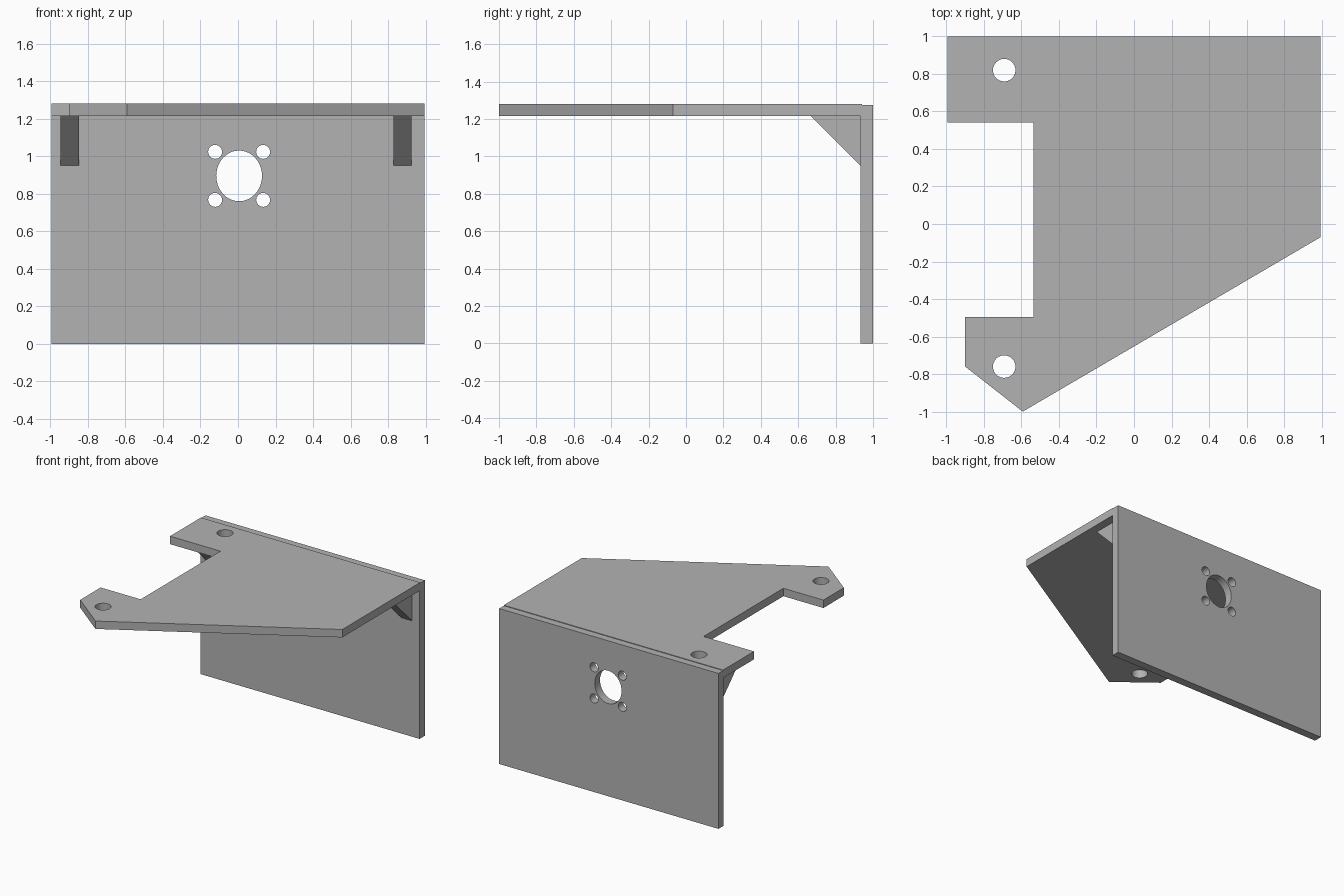
import bpy
import bmesh
from math import cos, sin, tau
from mathutils import Matrix

cube = bpy.data.objects.get("Cube")
if cube:
    bpy.data.objects.remove(cube, do_unlink=True)

grey = bpy.data.materials.new("plain grey")
grey.use_nodes = True
colour = (0.45, 0.45, 0.45, 1)
grey.diffuse_color = colour
grey.node_tree.nodes["Principled BSDF"].inputs["Base Color"].default_value = colour


def ellipse(cx, cy, rx, ry, n=40):
    return [(cx + rx * cos(tau * i / n), cy + ry * sin(tau * i / n)) for i in range(n)]


def slab(name, loops, thickness, matrix):
    """Extrude a flat outline (first loop) with holes (other loops) into a plate."""
    curve = bpy.data.curves.new(name + "_profile", "CURVE")
    curve.dimensions = "2D"
    curve.fill_mode = "BOTH"
    curve.extrude = thickness / 2
    for loop in loops:
        spline = curve.splines.new("POLY")
        spline.points.add(len(loop) - 1)
        for point, (x, y) in zip(spline.points, loop):
            point.co = (x, y, 0, 1)
        spline.use_cyclic_u = True
    helper = bpy.data.objects.new(name + "_profile", curve)
    bpy.context.collection.objects.link(helper)
    bpy.context.view_layer.update()
    graph = bpy.context.evaluated_depsgraph_get()
    mesh = bpy.data.meshes.new_from_object(helper.evaluated_get(graph))
    bpy.data.objects.remove(helper, do_unlink=True)
    bpy.data.curves.remove(curve)

    # Weld the caps to the walls and place the plate
    bm = bmesh.new()
    bm.from_mesh(mesh)
    bmesh.ops.remove_doubles(bm, verts=bm.verts, dist=0.0005)
    bmesh.ops.transform(bm, matrix=matrix, verts=bm.verts)
    bmesh.ops.recalc_face_normals(bm, faces=bm.faces)
    bm.to_mesh(mesh)
    bm.free()
    mesh.name = name
    mesh.materials.clear()
    mesh.materials.append(grey)
    obj = bpy.data.objects.new(name, mesh)
    bpy.context.collection.objects.link(obj)
    bpy.ops.object.select_all(action="DESELECT")
    obj.select_set(True)
    bpy.context.view_layer.objects.active = obj
    bpy.ops.object.shade_smooth_by_angle()
    return obj


HALF = 0.995          # half width of the bracket
INNER = 0.932         # inner face of the back plate
UNDER = 1.215         # underside of the top plate
TOP = 1.28

# Top plate with a notch on its right side and two mounting holes
top_outline = [(-HALF, 0.94), (-HALF, 0.54), (-0.537, 0.54), (-0.537, -0.495),
               (-0.9, -0.495), (-0.9, -0.76), (-0.593, -1), (HALF, -0.07), (HALF, 0.94)]
mount_holes = [ellipse(-0.692, y, 0.06, 0.06) for y in (0.82, -0.76)]
slab("top_plate", [top_outline] + mount_holes, TOP - UNDER,
     Matrix.Translation((0, 0, (TOP + UNDER) / 2)))

# Back plate with an oval bore and four screw holes around it
back_outline = [(-HALF, 0), (HALF, 0), (HALF, 1.275), (-HALF, 1.275)]
bore = ellipse(0.006, 0.895, 0.122, 0.135)
screws = [ellipse(0.006 + sx * 0.128, 0.895 + sz * 0.128, 0.037, 0.037, 32)
          for sx in (-1, 1) for sz in (-1, 1)]
slab("back_plate", [back_outline, bore] + screws, 1 - INNER,
     Matrix.Translation((0, (1 + INNER) / 2, 0)) @ Matrix.Rotation(tau / 4, 4, "X"))

# Triangular gussets in the inner corner
triangle = [(INNER, UNDER), (INNER, 0.95), (0.667, UNDER)]
upright = Matrix(((0, 0, 1, 0), (1, 0, 0, 0), (0, 1, 0, 0), (0, 0, 0, 1)))
for name, x in (("right_gusset", -0.896), ("left_gusset", 0.877)):
    slab(name, [triangle], 0.098, Matrix.Translation((x, 0, 0)) @ upright)
